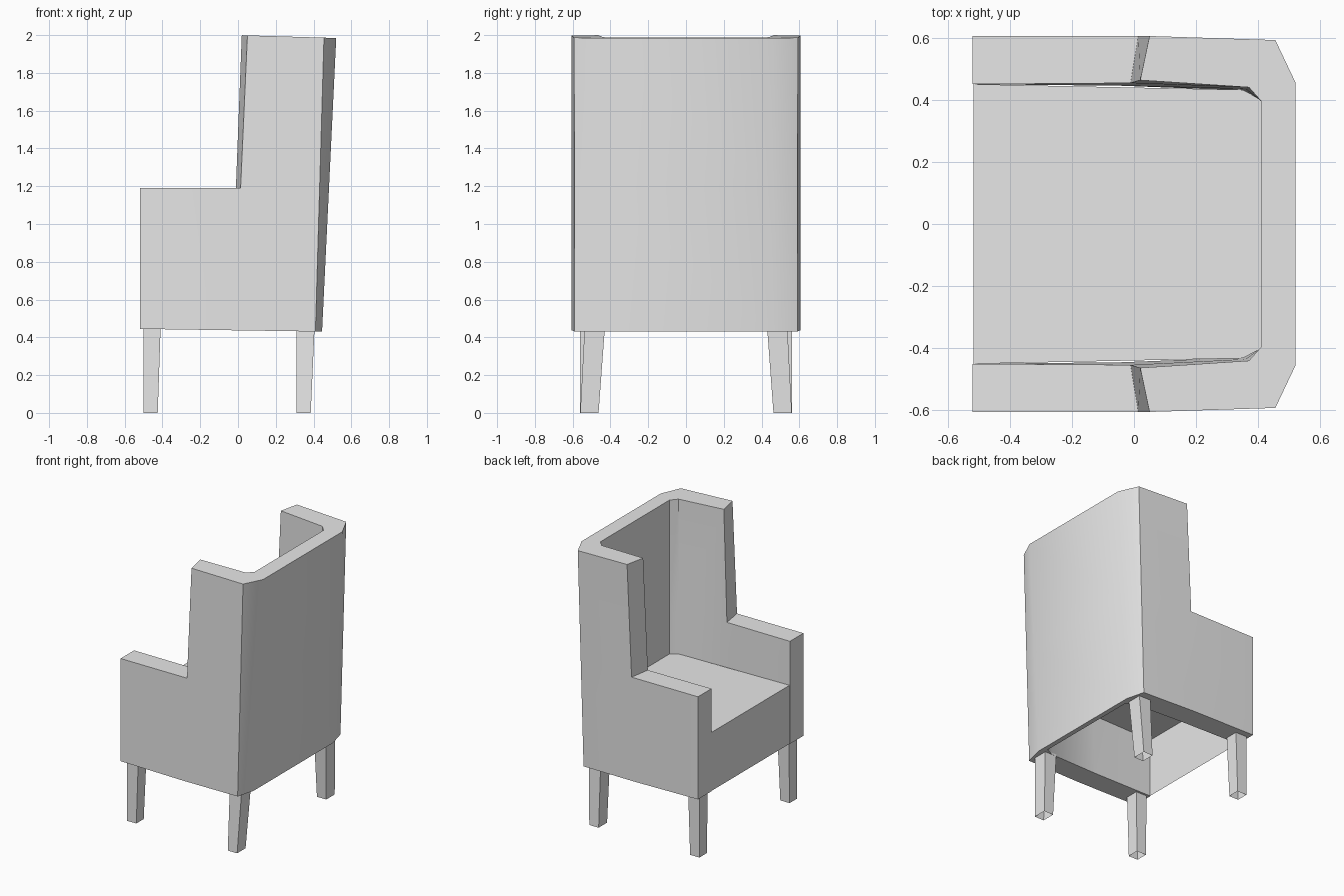
import bpy, bmesh, math

cube = bpy.data.objects.get("Cube")
if cube:
    bpy.data.objects.remove(cube, do_unlink=True)

grey = bpy.data.materials.new("light_grey")
grey.use_nodes = True
colour = (0.8, 0.8, 0.8, 1)
grey.diffuse_color = colour
grey.node_tree.nodes["Principled BSDF"].inputs["Base Color"].default_value = colour


def make_object(name, bm, recalc=True):
    if recalc:
        bmesh.ops.recalc_face_normals(bm, faces=bm.faces)
    mesh = bpy.data.meshes.new(name)
    bm.to_mesh(mesh)
    bm.free()
    mesh.materials.append(grey)
    ob = bpy.data.objects.new(name, mesh)
    bpy.context.collection.objects.link(ob)
    return ob


def lerp(a, b, t):
    return a + (b - a) * t


# Wraparound shell: each station is outer base, outer top, inner base, inner top (x, y)
ARM, TOP = 1.19, 2.0
half = [
    ((-.52, .605), (-.52, .605), (-.52, .45), (-.52, .45)),
    ((-.02, .605), (.05, .605), (-.04, .445), (.02, .463)),
    ((.41, .59), (.455, .592), (.35, .43), (.37, .44)),
    ((.445, .455), (.52, .455), (.41, .40), (.41, .395)),
]
stations = half + [tuple((x, -y) for x, y in s) for s in reversed(half)]
bm = bmesh.new()
rings = []
for ob_, ot, ib, it in stations:
    ring = []
    for base, top in ((ob_, ot), (ib, it)):
        z0 = .437 - .015 * base[0]
        z2 = TOP - .03 * top[0]
        t = (ARM - z0) / (z2 - z0)
        mid = (lerp(base[0], top[0], t), lerp(base[1], top[1], t))
        ring.append([bm.verts.new((*p, z)) for p, z in ((base, z0), (mid, ARM), (top, z2))])
    rings.append(ring)
last = len(rings) - 1
for i in range(last):
    (ao, ai), (bo, bi) = rings[i], rings[i + 1]
    level = 1 if i in (0, last - 1) else 2      # arms stop at the lower level
    for k in range(level):
        bm.faces.new((ao[k], bo[k], bo[k + 1], ao[k + 1]))
        bm.faces.new((ai[k], bi[k], bi[k + 1], ai[k + 1]))
    bm.faces.new((ao[0], bo[0], bi[0], ai[0]))
    bm.faces.new((ao[level], bo[level], bi[level], ai[level]))
# Arm fronts and wing fronts
for i, k in ((0, 0), (last, 0), (1, 1), (last - 1, 1)):
    o, n = rings[i]
    bm.faces.new((o[k], o[k + 1], n[k + 1], n[k]))
bmesh.ops.delete(bm, geom=[v for v in bm.verts if not v.link_faces], context='VERTS')
shell = make_object("back_and_arms", bm)
bpy.context.view_layer.objects.active = shell
shell.select_set(True)
bpy.ops.object.shade_smooth_by_angle(angle=math.radians(32))
shell.select_set(False)

# Seat: open-bottomed top and front panel fitted between the arms
bm = bmesh.new()
SEAT, FRONT = .87, -.517
plan = [(FRONT, .45), (.35, .432), (.41, .40)]
plan += [(x, -y) for x, y in reversed(plan)]
top = [bm.verts.new((x, y, SEAT)) for x, y in reversed(plan)]
bm.faces.new(top)
low = [bm.verts.new((FRONT, y, .445)) for y in (-.45, .45)]
bm.faces.new((top[0], top[-1], low[1], low[0]))
make_object("seat", bm, recalc=False)


# Legs: tapered square tubes, open at the ends
def leg(name, side, top_box, foot_box):
    bm = bmesh.new()
    loops = []
    for (x0, x1, y0, y1), z in ((foot_box, 0), (top_box, .445)):
        corners = ((x0, y0), (x1, y0), (x1, y1), (x0, y1))
        loops.append([bm.verts.new((x, side * y, z)) for x, y in corners])
    foot, head = loops
    for i in range(4):
        j = (i + 1) % 4
        quad = [foot[i], foot[j], head[j], head[i]]
        bm.faces.new(quad if side > 0 else quad[::-1])
    make_object(name, bm, recalc=False)


for side, word in ((1, "left"), (-1, "right")):
    leg("front_leg_" + word, side, (-.50, -.41, .465, .56), (-.50, -.425, .475, .56))
    leg("back_leg_" + word, side, (.31, .405, .43, .537), (.31, .385, .463, .56))
